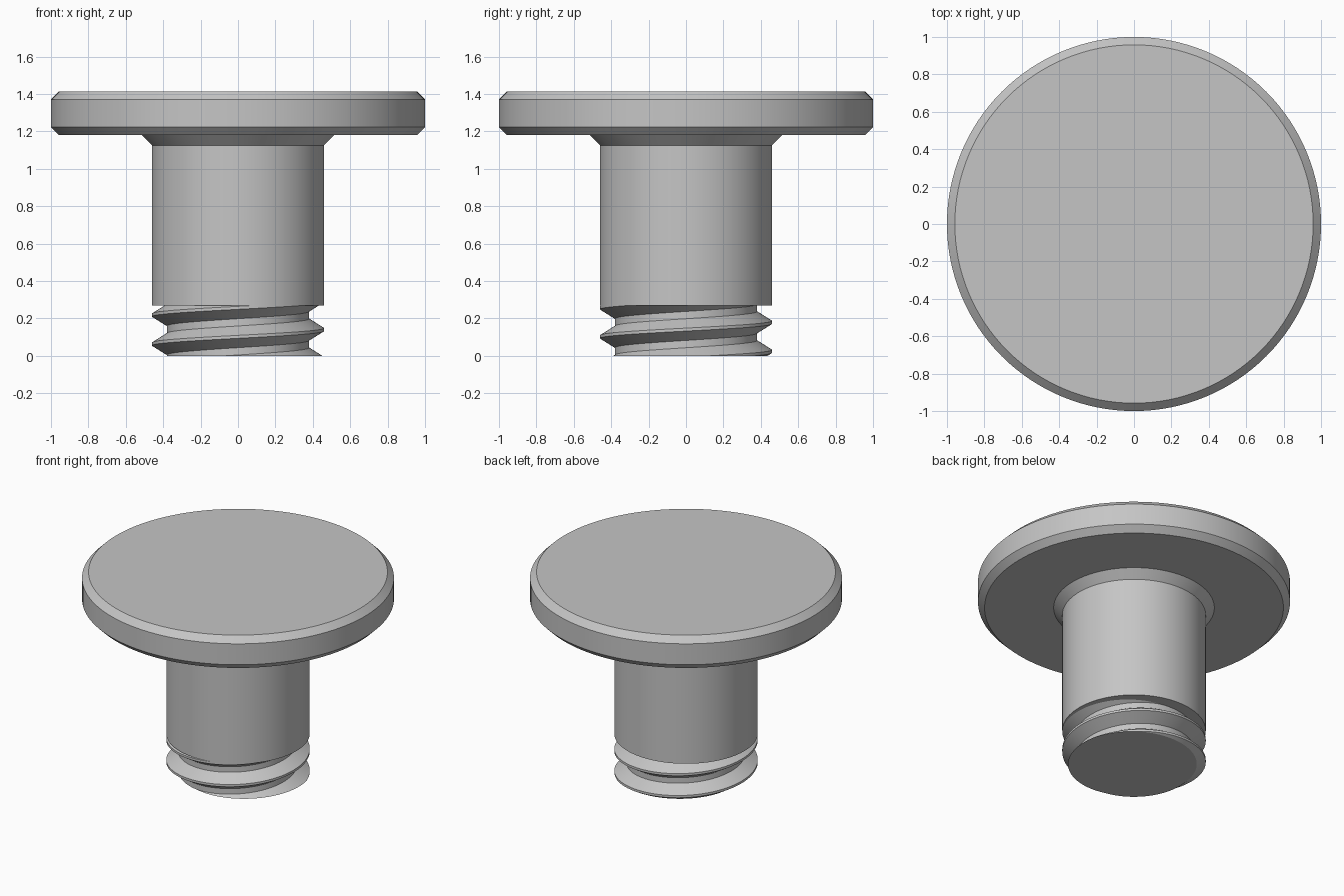
import bpy
import bmesh
from math import cos, sin, pi, radians
from mathutils import Vector

SEGMENTS = 128
PITCH = 0.155
THREAD_TOP = 0.27

cube = bpy.data.objects.get("Cube")
if cube:
    bpy.data.objects.remove(cube)

# One plain grey for the whole part
grey = bpy.data.materials.new("light grey")
grey.use_nodes = True
colour = (0.56, 0.56, 0.56, 1)
grey.diffuse_color = colour
grey.node_tree.nodes["Principled BSDF"].inputs["Base Color"].default_value = colour


def finish(bm, name):
    mesh = bpy.data.meshes.new(name)
    bm.to_mesh(mesh)
    bm.free()
    mesh.materials.append(grey)
    obj = bpy.data.objects.new(name, mesh)
    bpy.context.collection.objects.link(obj)
    bpy.ops.object.select_all(action="DESELECT")
    obj.select_set(True)
    bpy.context.view_layer.objects.active = obj
    bpy.ops.object.shade_smooth_by_angle(angle=radians(25))
    return obj


def sweep(profile, rise=0.0):
    """Turn a (radius, z) profile round z, climbing by rise in one turn."""
    bm = bmesh.new()
    columns = []
    for i in range(SEGMENTS + 1):
        a = 2 * pi * i / SEGMENTS
        lift = rise * i / SEGMENTS
        columns.append([bm.verts.new((r * cos(a), r * sin(a), z + lift))
                        for r, z in profile])
    for left, right in zip(columns, columns[1:]):
        for k in range(len(profile) - 1):
            bm.faces.new((left[k], right[k], right[k + 1], left[k + 1]))
    bmesh.ops.remove_doubles(bm, verts=bm.verts, dist=0.0001)
    return bm


def cap(bm, z, up):
    """Close the open rim lying at height z."""
    rim = [e for e in bm.edges if e.is_boundary
           and all(abs(v.co.z - z) < 0.0005 for v in e.verts)]
    made = bmesh.ops.edgeloop_fill(bm, edges=rim)["faces"]
    for face in made:
        face.normal_update()
        if face.normal.z * up < 0:
            face.normal_flip()


# Chamfered disc head, flared neck and plain shaft in one turned profile
body = sweep([(0.46, THREAD_TOP), (0.46, 1.125), (0.515, 1.18), (0.958, 1.18),
              (1.0, 1.222), (1.0, 1.37), (0.958, 1.412)])
cap(body, THREAD_TOP, -1)
cap(body, 1.412, 1)
finish(body, "head_and_shaft")

# Right-handed thread: repeated tooth profile swept up a helix, trimmed flat
tooth = [(0.38, -0.058), (0.46, -0.008), (0.46, 0.008), (0.38, 0.058)]
crest = 0.14
rows = [(r, crest + n * PITCH + dz) for n in range(-3, 3) for r, dz in tooth]
thread = sweep(rows, PITCH)
for z, direction in ((0, -1), (THREAD_TOP, 1)):
    bmesh.ops.bisect_plane(
        thread, geom=thread.verts[:] + thread.edges[:] + thread.faces[:],
        dist=0.00001, plane_co=Vector((0, 0, z)),
        plane_no=Vector((0, 0, direction)), clear_outer=True)
cap(thread, 0, -1)
finish(thread, "screw_thread")
